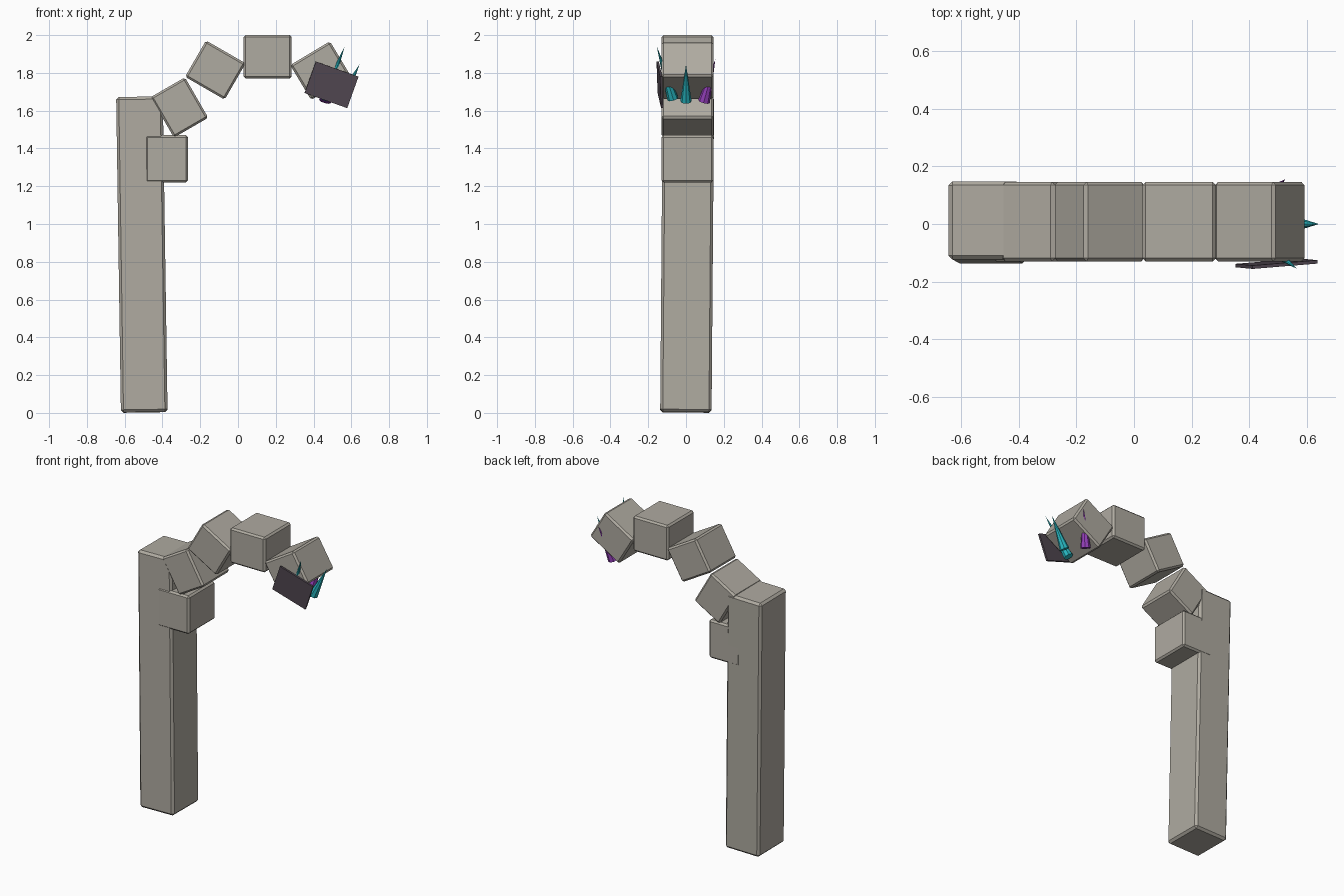
import bpy, bmesh, math
from mathutils import Vector, Matrix, Euler

if "Cube" in bpy.data.objects:
    bpy.data.objects.remove(bpy.data.objects["Cube"])


def material(name, rgb):
    m = bpy.data.materials.new(name)
    m.diffuse_color = (*rgb, 1)
    m.use_nodes = True
    m.node_tree.nodes["Principled BSDF"].inputs["Base Color"].default_value = m.diffuse_color
    return m


STONE = material("warm grey stone", (0.43, 0.405, 0.355))
SLATE = material("dark violet slate", (0.085, 0.066, 0.085))
TEAL = material("teal crystal", (0.02, 0.46, 0.52))
PURPLE = material("purple crystal", (0.30, 0.05, 0.50))


def finish(name, bm, mat):
    mesh = bpy.data.meshes.new(name)
    bm.to_mesh(mesh)
    bm.free()
    mesh.materials.append(mat)
    ob = bpy.data.objects.new(name, mesh)
    bpy.context.collection.objects.link(ob)
    return ob


def block(name, centre, size, rot=(0, 0, 0), mat=STONE, bevel=0.011):
    bm = bmesh.new()
    bmesh.ops.create_cube(bm, size=1, matrix=Matrix.Diagonal((*size, 1)))
    ob = finish(name, bm, mat)
    ob.location = centre
    ob.rotation_euler = Euler(rot)
    if bevel:
        mod = ob.modifiers.new("chipped edges", 'BEVEL')
        mod.width, mod.segments = bevel, 1
    return ob


def spike(name, base, tip, radius, mat):
    base, tip = Vector(base), Vector(tip)
    axis = tip - base
    bm = bmesh.new()
    turn = axis.to_track_quat('Z', 'Y').to_matrix().to_4x4()
    bmesh.ops.create_cone(bm, cap_ends=True, segments=8, radius1=radius,
                          radius2=0, depth=axis.length,
                          matrix=Matrix.Translation((base + tip) / 2) @ turn)
    return finish(name, bm, mat)


# Slightly leaning column
block("column", (-0.509, 0.006, 0.838), (0.247, 0.272, 1.67),
      (-0.008, -0.015, 0), bevel=0.014)

# Arch stones: x, z, width, height, tilt in degrees
stones = [(-0.378, 1.345, 0.225, 0.25, 0),
          (-0.310, 1.617, 0.21, 0.247, 30),
          (-0.120, 1.815, 0.242, 0.222, -30),
          (0.157, 1.885, 0.255, 0.23, 0),
          (0.437, 1.812, 0.245, 0.215, 31)]
for i, (x, z, w, h, tilt) in enumerate(stones):
    block(f"arch_stone_{i + 1}", (x, 0.008, z), (w, 0.276, h),
          (0, -math.radians(tilt), 0))

# Thin slab leaning on the last stone
block("slate_plate", (0.495, -0.138, 1.737), (0.24, 0.012, 0.177),
      (0.06, math.radians(19.5), math.radians(4.7)), SLATE, 0)

# Crystals growing through the last stone
spike("centre_crystal", (0.545, 0, 1.65), (0.643, 0, 1.845), 0.03, TEAL)
spike("front_crystal", (0.455, -0.07, 1.663), (0.565, -0.155, 1.94), 0.03, TEAL)
spike("back_crystal", (0.46, 0.095, 1.648), (0.525, 0.155, 1.87), 0.032, PURPLE)
